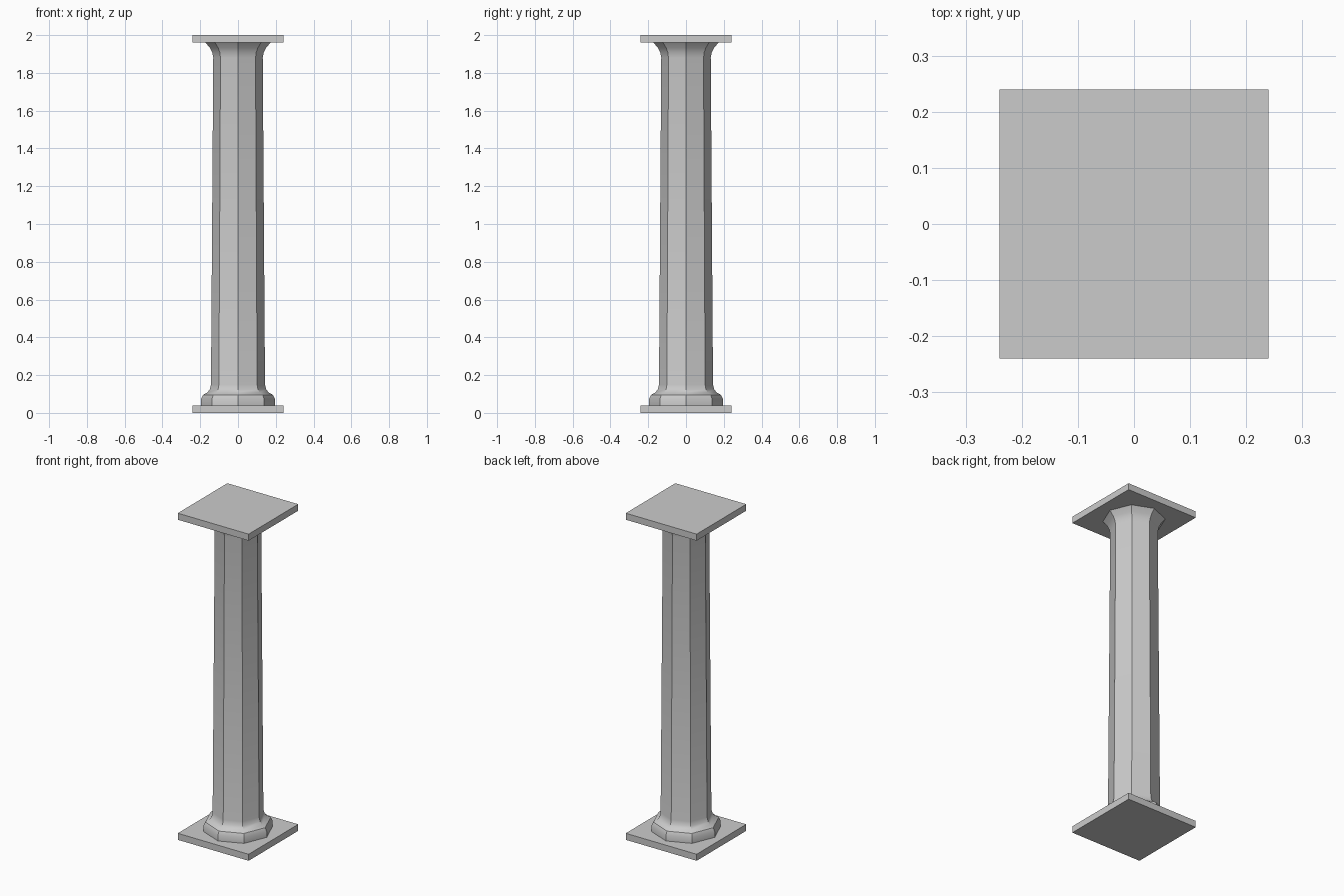
import bpy, bmesh, math

if "Cube" in bpy.data.objects:
    bpy.data.objects.remove(bpy.data.objects["Cube"])

stone = bpy.data.materials.new("pale grey stone")
stone.diffuse_color = (0.6, 0.6, 0.6, 1)
stone.use_nodes = True
stone.node_tree.nodes["Principled BSDF"].inputs["Base Color"].default_value = stone.diffuse_color


def finish(name, bm):
    bmesh.ops.recalc_face_normals(bm, faces=bm.faces)
    me = bpy.data.meshes.new(name)
    bm.to_mesh(me)
    bm.free()
    me.materials.append(stone)
    ob = bpy.data.objects.new(name, me)
    bpy.context.collection.objects.link(ob)
    return ob


def slab(name, z0, z1, half):
    bm = bmesh.new()
    bmesh.ops.create_cube(bm, size=1)
    for v in bm.verts:
        v.co.x *= 2 * half
        v.co.y *= 2 * half
        v.co.z = z1 if v.co.z > 0 else z0
    return finish(name, bm)


# square plates at foot and head
slab("base_plate", 0.0, 0.04, 0.24)
slab("top_plate", 1.96, 2.0, 0.24)

# octagonal shaft with moulded foot and flared head: (radius, height)
profile = [(0.195, 0.04), (0.195, 0.075), (0.184, 0.096), (0.162, 0.108),
           (0.149, 0.125), (0.143, 0.15), (0.131, 1.88), (0.136, 1.908),
           (0.148, 1.932), (0.172, 1.96)]
bm = bmesh.new()
rings = [[bm.verts.new((r * math.cos(i * math.pi / 4), r * math.sin(i * math.pi / 4), z))
          for i in range(8)] for r, z in profile]
for a, b in zip(rings, rings[1:]):
    for i in range(8):
        j = (i + 1) % 8
        bm.faces.new((a[i], a[j], b[j], b[i]))
bm.faces.new(rings[0][::-1])
bm.faces.new(rings[-1])
shaft = finish("column_shaft", bm)

# smooth the mouldings, keep the eight vertical edges crisp
bpy.context.view_layer.objects.active = shaft
shaft.select_set(True)
bpy.ops.object.shade_smooth_by_angle(angle=math.radians(30))
